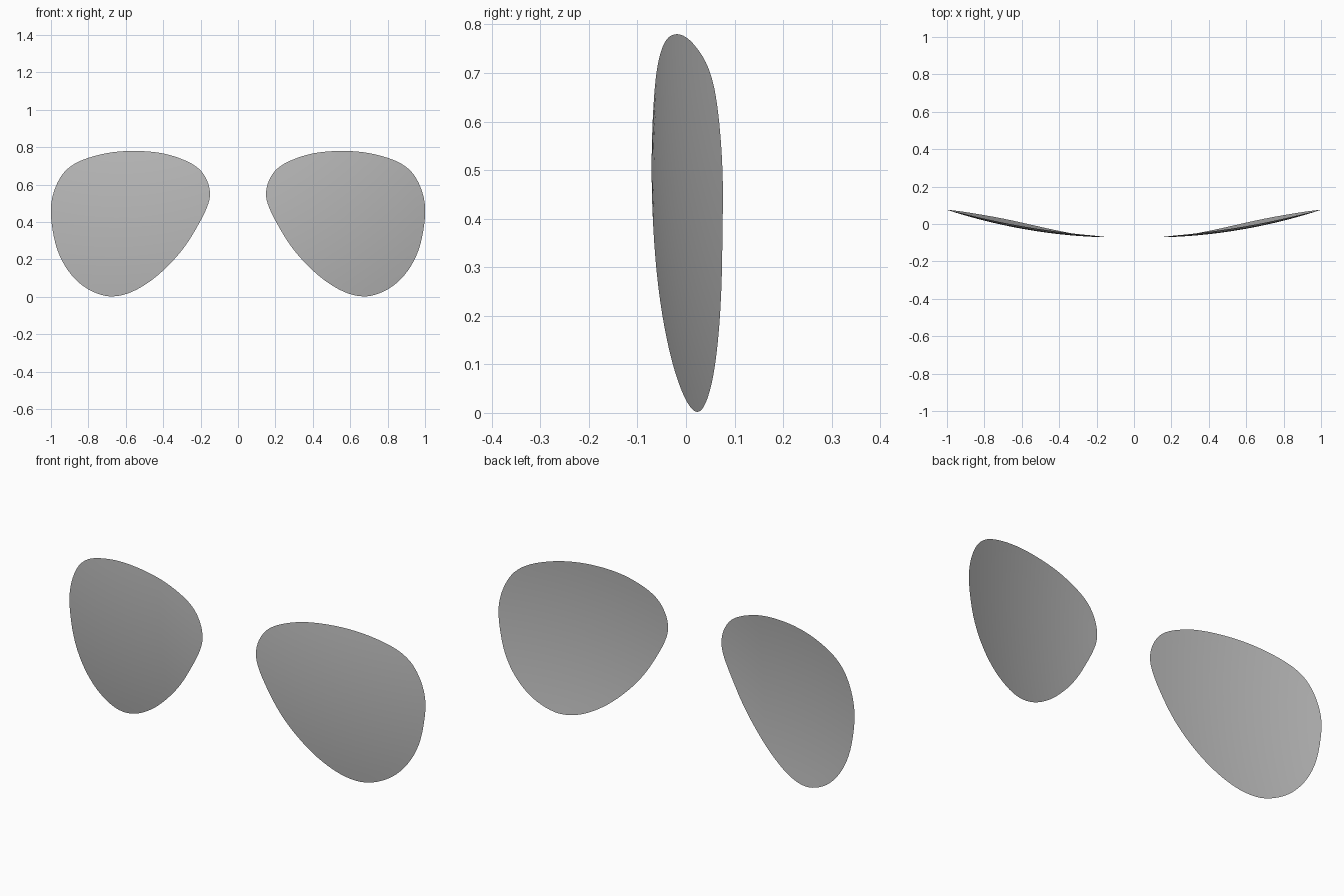
import bpy
import bmesh
from mathutils import Vector

cube = bpy.data.objects.get("Cube")
if cube:
    bpy.data.objects.remove(cube, do_unlink=True)

# Tinted lens material
tint = bpy.data.materials.new("lens_grey")
tint.use_nodes = True
grey = (0.5, 0.5, 0.5, 1)
tint.diffuse_color = grey
tint.node_tree.nodes["Principled BSDF"].inputs["Base Color"].default_value = grey

# Lens outline (x, z), counter-clockwise seen from the front, starting at the nose
OUTLINE = [(.15, .55), (.165, .48), (.215, .38), (.28, .275), (.36, .18),
           (.46, .09), (.57, .025), (.67, .002), (.76, .02), (.85, .075),
           (.925, .165), (.975, .28), (1, .43), (.993, .53), (.96, .62),
           (.91, .685), (.83, .732), (.70, .768), (.56, .78), (.41, .768),
           (.29, .732), (.21, .685), (.165, .62)]
CENTRE = Vector((.6, .43))
RINGS = 10
STEPS = 4


def smooth_loop(points):
    """Closed Catmull-Rom curve through the points."""
    pts = [Vector(p) for p in points]
    n = len(pts)
    loop = []
    for i in range(n):
        a, b, c, d = (pts[(i + k) % n] for k in (-1, 0, 1, 2))
        for s in range(STEPS):
            t = s / STEPS
            loop.append(b + (c - a) * t / 2 + (2 * a - 5 * b + 4 * c - d) * t**2 / 2
                        + (3 * b - a - 3 * c + d) * t**3 / 2)
    return loop


def domed(p):
    """Place an outline point on the wrapped, forward-bulging lens surface."""
    x, z = p
    y = -.071 + .102 * (x - .15) + .176 * (x - .15) * (x - .6) + .15 * (z - .48)**2
    return (x, y, z)


def make_lens(name, side):
    bm = bmesh.new()
    rim = smooth_loop(OUTLINE)
    n = len(rim)
    hub = bm.verts.new(domed(CENTRE))
    rings = [[bm.verts.new(domed(CENTRE.lerp(p, r / RINGS))) for p in rim]
             for r in range(1, RINGS + 1)]
    for i in range(n):
        j = (i + 1) % n
        bm.faces.new((hub, rings[0][i], rings[0][j]))
        for inner, outer in zip(rings, rings[1:]):
            bm.faces.new((inner[i], outer[i], outer[j], inner[j]))
    # Mirror the right-hand lens and keep its faces pointing forward
    if side < 0:
        for v in bm.verts:
            v.co.x = -v.co.x
        bmesh.ops.reverse_faces(bm, faces=bm.faces[:])
    for f in bm.faces:
        f.smooth = True
    mesh = bpy.data.meshes.new(name)
    bm.to_mesh(mesh)
    bm.free()
    mesh.materials.append(tint)
    obj = bpy.data.objects.new(name, mesh)
    bpy.context.collection.objects.link(obj)


make_lens("left_lens", 1)
make_lens("right_lens", -1)
